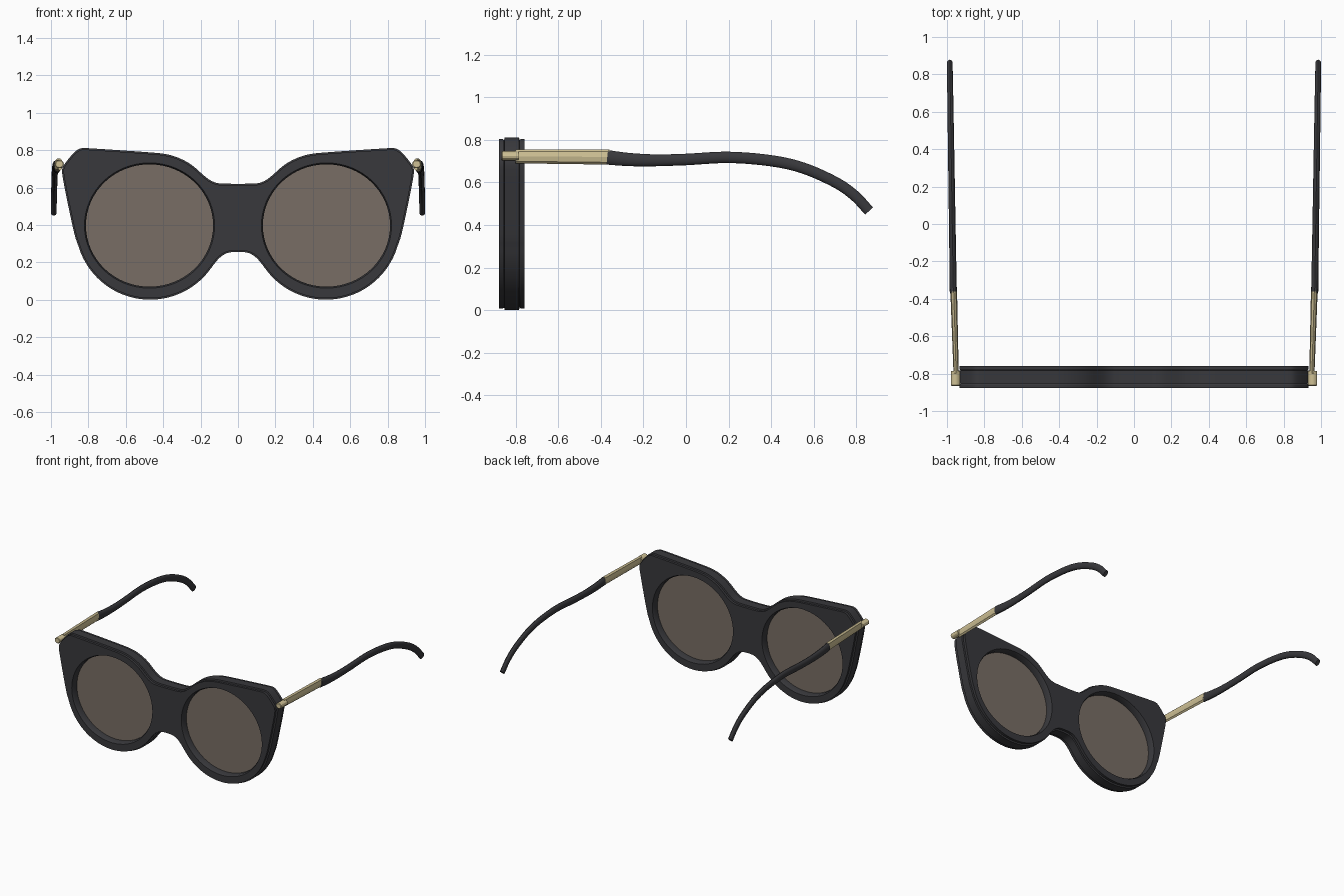
import bpy, bmesh
from math import cos, sin, pi, radians
from mathutils import Vector

if "Cube" in bpy.data.objects:
    bpy.data.objects.remove(bpy.data.objects["Cube"])

FY = -0.818                      # middle of the front frame
LX, LZ, RX, RZ = 0.473, 0.397, 0.34, 0.327   # lens centre and radii


def material(name, color):
    m = bpy.data.materials.new(name)
    m.diffuse_color = color
    m.use_nodes = True
    m.node_tree.nodes["Principled BSDF"].inputs["Base Color"].default_value = m.diffuse_color
    return m


black = material("black_plastic", (0.04, 0.04, 0.045, 1))
gold = material("pale_gold", (0.62, 0.53, 0.30, 1))
tint = material("brown_tint", (0.19, 0.155, 0.13, 0.75))


def finish(name, bm, mat, smooth=True):
    bmesh.ops.recalc_face_normals(bm, faces=bm.faces)
    me = bpy.data.meshes.new(name)
    bm.to_mesh(me)
    bm.free()
    ob = bpy.data.objects.new(name, me)
    bpy.context.collection.objects.link(ob)
    me.materials.append(mat)
    if smooth:
        bpy.ops.object.select_all(action='DESELECT')
        ob.select_set(True)
        bpy.context.view_layer.objects.active = ob
        bpy.ops.object.shade_smooth_by_angle(angle=radians(30))
    return ob


def bridge(bm, rings):
    n = len(rings[0])
    for a, b in zip(rings, rings[1:]):
        for i in range(n):
            j = (i + 1) % n
            bm.faces.new((a[i], a[j], b[j], b[i]))


def chaikin(pts):
    out = []
    for i, a in enumerate(pts):
        b = pts[(i + 1) % len(pts)]
        out += [a.lerp(b, 0.25), a.lerp(b, 0.75)]
    return out


def offset(pts, d):
    # grow (d > 0) a clockwise loop along its normals
    out = []
    for i, p in enumerate(pts):
        t = (pts[(i + 1) % len(pts)] - pts[i - 1]).normalized()
        out.append(p + Vector((-t.y, t.x)) * d)
    return out


def ellipse(cx, cz, rx, rz, n=64):
    return [Vector((cx + rx * cos(-2 * pi * i / n), cz + rz * sin(-2 * pi * i / n)))
            for i in range(n)]


# Front frame outline: right half from bridge top, clockwise, then mirrored
half = [(0.09, 0.62), (0.13, 0.628), (0.17, 0.652), (0.24, 0.717), (0.29, 0.747),
        (0.34, 0.768), (0.39, 0.78), (0.45, 0.787), (0.79, 0.81), (0.845, 0.812),
        (0.88, 0.785), (0.925, 0.73), (0.943, 0.70), (0.936, 0.64), (0.875, 0.345)]
half += [(0.47 + 0.4 * cos(radians(a)), 0.4 + 0.4 * sin(radians(a)))
         for a in range(-15, -147, -6)]
half += [(0.115, 0.208), (0.085, 0.237), (0.045, 0.256)]
outline = [Vector(p) for p in half] + [Vector((-x, z)) for x, z in reversed(half)]
outline = chaikin(chaikin(outline))

# Front frame: stepped outer wall, chamfered lens holes, filled caps
outer_profile = [(-0.06, -0.008), (-0.042, -0.008), (-0.036, -0.012), (-0.034, 0),
                 (0.034, 0), (0.036, -0.012), (0.042, -0.008), (0.06, -0.008)]
hole_profile = [(-0.06, 0.008), (-0.042, 0), (0.042, 0), (0.06, 0.008)]
bm = bmesh.new()
caps = ([], [])
for loop, profile in ((outline, outer_profile),
                      (ellipse(LX, LZ, RX, RZ), hole_profile),
                      (ellipse(-LX, LZ, RX, RZ), hole_profile)):
    rings = [[bm.verts.new((p.x, FY + y, p.y)) for p in offset(loop, d)]
             for y, d in profile]
    bridge(bm, rings)
    for cap, ring in zip(caps, (rings[0], rings[-1])):
        cap.extend(bm.edges.get((ring[i - 1], ring[i])) for i in range(len(ring)))
for cap in caps:
    bmesh.ops.triangle_fill(bm, use_beauty=True, use_dissolve=False, edges=cap)
finish("front_frame", bm, black)


# Loft elliptical sections along y: stations are (x, y, z, half width, half height, tilt)
def loft(name, stations, sides, mat, side, smooth=True):
    bm = bmesh.new()
    rings = []
    for x, y, z, w, h, tilt in stations:
        ring = []
        for i in range(sides):
            a = 2 * pi * i / sides
            u = h * sin(a)
            ring.append(bm.verts.new((side * (x + w * cos(a)),
                                      y - u * sin(tilt), z + u * cos(tilt))))
        rings.append(ring)
    bridge(bm, rings)
    bm.faces.new(rings[0])
    bm.faces.new(rings[-1])
    return finish(name, bm, mat, smooth)


def catmull(pts, steps):
    pts = [Vector(p) for p in pts]
    ext = [2 * pts[0] - pts[1]] + pts + [2 * pts[-1] - pts[-2]]
    out = []
    for a, b, c, d in zip(ext, ext[1:], ext[2:], ext[3:]):
        for k in range(steps):
            t = k / steps
            out.append(0.5 * (2 * b + (c - a) * t + (2 * a - 5 * b + 4 * c - d) * t * t
                              + (3 * b - a - 3 * c + d) * t ** 3))
    return out + [pts[-1]]


# Temple centre line in y, z
path = catmull([(-0.37, 0.718), (-0.27, 0.708), (-0.15, 0.704), (0, 0.708),
                (0.2, 0.718), (0.4, 0.702), (0.55, 0.668), (0.7, 0.602),
                (0.79, 0.54), (0.86, 0.466)], 5)
temple = []
for i, p in enumerate(path):
    t = (path[min(i + 1, len(path) - 1)] - path[max(i - 1, 0)]).normalized()
    f = i / (len(path) - 1)
    from_front = (p.x + 0.37) / 1.23
    temple.append((0.966 + 0.019 * from_front, p.x, p.y, 0.019 - 0.004 * f,
                   0.034 - 0.006 * min(1, f * 4) - 0.003 * f,
                   Vector((1, 0)).angle_signed(t) * -1))

for side, tag in ((-1, "left"), (1, "right")):
    # Lens
    bm = bmesh.new()
    rings = [[bm.verts.new((p.x, FY + y, p.y)) for p in
              ellipse(side * LX, LZ, RX + 0.002, RZ + 0.002)] for y in (-0.008, 0.008)]
    bridge(bm, rings)
    bm.faces.new(rings[0])
    bm.faces.new(rings[1])
    finish("lens_" + tag, bm, tint)
    # Hinge barrel
    loft("hinge_barrel_" + tag, [(0.955, -0.866, 0.725, 0.02, 0.018, 0),
                                 (0.955, -0.862, 0.725, 0.024, 0.022, 0),
                                 (0.955, -0.786, 0.725, 0.024, 0.022, 0)], 12, gold, side)
    # Metal arm and temple tip
    loft("metal_arm_" + tag, [(0.951, -0.80, 0.723, 0.014, 0.033, 0),
                              (0.964, -0.36, 0.72, 0.018, 0.036, 0)], 8, gold, side, False)
    loft("temple_" + tag, temple, 16, black, side)
